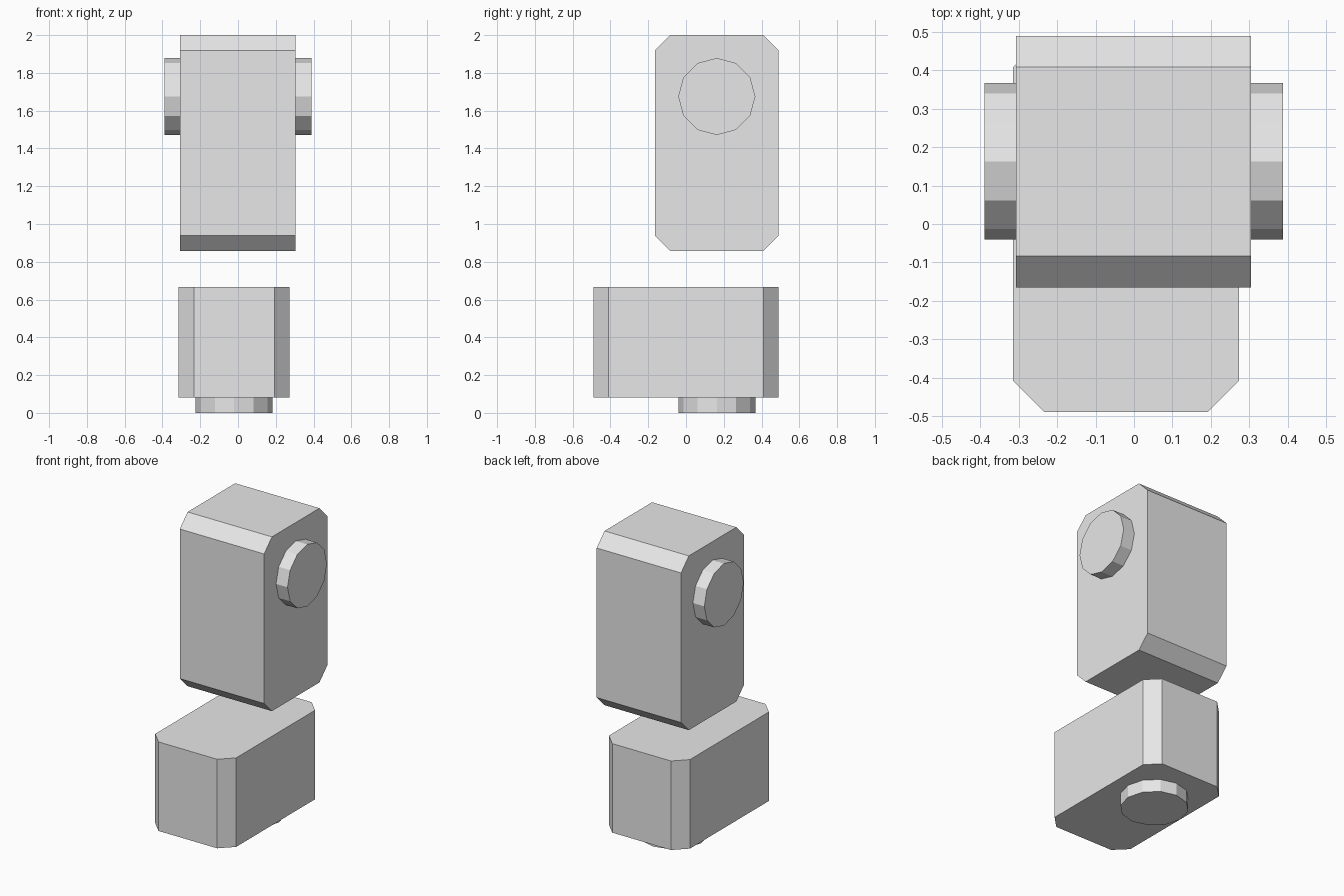
import bpy
import bmesh
from math import cos, sin, tau
from mathutils import Vector

cube = bpy.data.objects.get("Cube")
if cube:
    bpy.data.objects.remove(cube, do_unlink=True)

grey = bpy.data.materials.new("light grey")
grey.use_nodes = True
grey.diffuse_color = (0.8, 0.8, 0.8, 1)
grey.node_tree.nodes["Principled BSDF"].inputs["Base Color"].default_value = grey.diffuse_color


def prism(name, profile, axis, low, high):
    """Extrude a closed 2D profile along the x or z axis."""
    bm = bmesh.new()
    points = [(low, u, v) if axis == "x" else (u, v, low) for u, v in profile]
    face = bm.faces.new([bm.verts.new(p) for p in points])
    step = Vector((1, 0, 0) if axis == "x" else (0, 0, 1)) * (high - low)
    moved = bmesh.ops.extrude_face_region(bm, geom=[face], use_keep_orig=True)["geom"]
    bmesh.ops.translate(bm, vec=step, verts=[g for g in moved if isinstance(g, bmesh.types.BMVert)])
    bmesh.ops.recalc_face_normals(bm, faces=bm.faces)
    mesh = bpy.data.meshes.new(name)
    bm.to_mesh(mesh)
    bm.free()
    mesh.materials.append(grey)
    obj = bpy.data.objects.new(name, mesh)
    bpy.context.collection.objects.link(obj)
    return obj


def octagon(u0, u1, v0, v1, cut=0.081):
    """Rectangle with its four corners cut off."""
    return [(u0 + cut, v0), (u1 - cut, v0), (u1, v0 + cut), (u1, v1 - cut),
            (u1 - cut, v1), (u0 + cut, v1), (u0, v1 - cut), (u0, v0 + cut)]


def disc(u, v, radius=0.204, sides=12):
    return [(u + radius * cos(tau * i / sides), v + radius * sin(tau * i / sides))
            for i in range(sides)]


# Lower block with cut upright edges, and the round peg below it
prism("lower_block", octagon(-0.315, 0.273, -0.49, 0.49), "z", 0.082, 0.666)
prism("bottom_peg", disc(-0.021, 0.163), "z", 0, 0.082)

# Upper block with cut crosswise edges, and a round peg on each side
prism("upper_block", octagon(-0.165, 0.49, 0.857, 2.0), "x", -0.307, 0.305)
prism("left_peg", disc(0.163, 1.675), "x", 0.305, 0.388)
prism("right_peg", disc(0.163, 1.675), "x", -0.39, -0.307)
